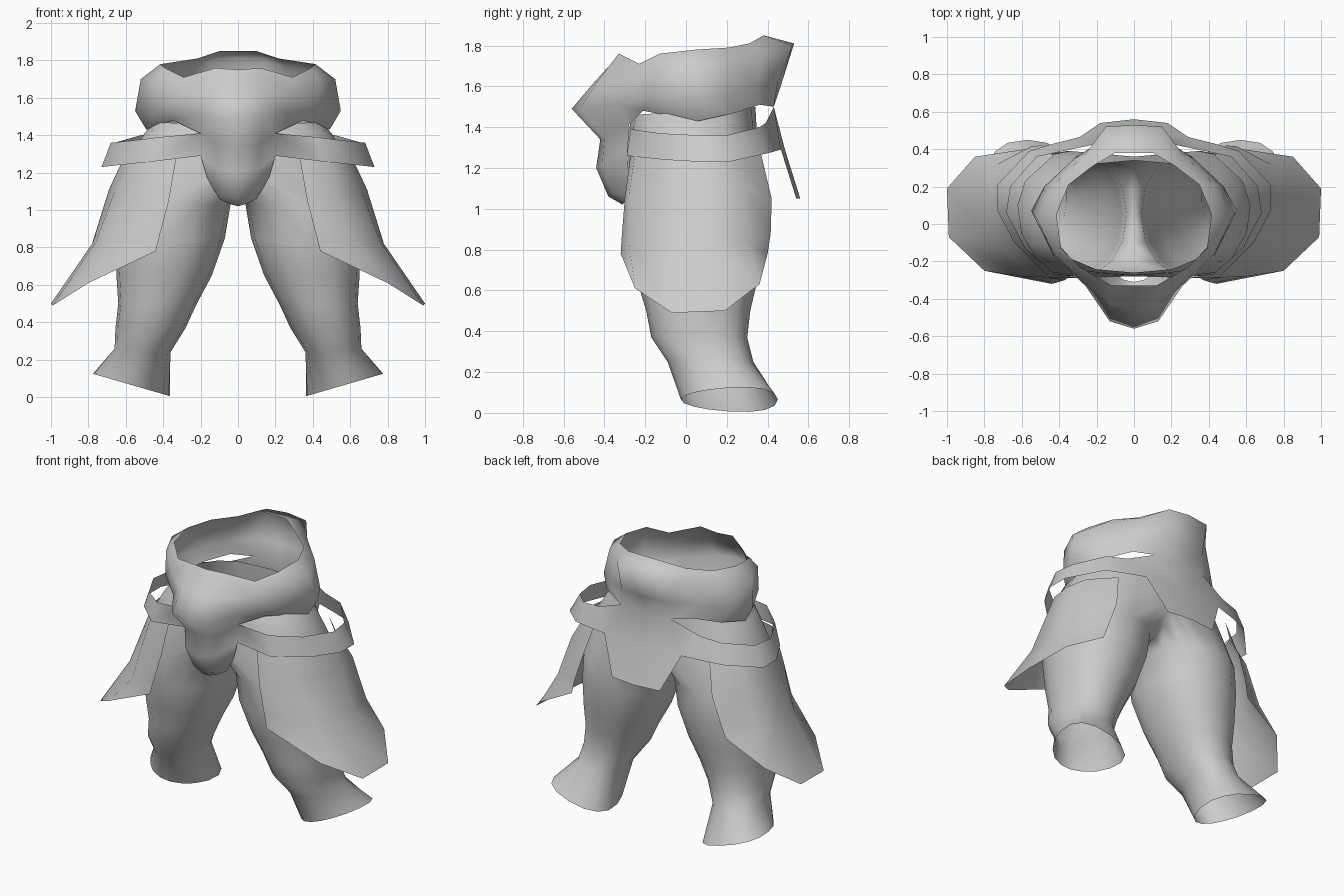
import bpy, bmesh, math

grey = bpy.data.materials.new("plain_grey")
grey.diffuse_color = (0.6, 0.6, 0.6, 1)


def build(name, grids, angle=60):
    """Skin grids of points (rows run top to bottom, columns front to back), then mirror."""
    bm = bmesh.new()
    for rows, ring in grids:
        vs = [[bm.verts.new(p) for p in row] for row in rows]
        n = len(rows[0])
        for a, b in zip(vs, vs[1:]):
            for i in range(n if ring else n - 1):
                j = (i + 1) % n
                bm.faces.new((a[i], b[i], b[j], a[j]))
    bmesh.ops.remove_doubles(bm, verts=bm.verts, dist=0.001)
    bmesh.ops.dissolve_degenerate(bm, edges=bm.edges, dist=0.0005)
    mesh = bpy.data.meshes.new(name)
    bm.to_mesh(mesh)
    bm.free()
    mesh.materials.append(grey)
    ob = bpy.data.objects.new(name, mesh)
    bpy.context.collection.objects.link(ob)
    bpy.context.view_layer.objects.active = ob
    ob.select_set(True)
    bpy.ops.object.shade_smooth_by_angle(angle=math.radians(angle))
    ob.select_set(False)
    mod = ob.modifiers.new("mirror", "MIRROR")
    mod.use_clip = True


def spow(v, e):
    return math.copysign(abs(v) ** e, v) if abs(v) > 1e-6 else 0.0


# waistband: rim, shoulder, bulge, lower edge
waist = [
    [(0, -.33, 1.75), (.12, -.33, 1.76), (.29, -.23, 1.71), (.39, -.13, 1.76), (.415, .05, 1.78),
     (.35, .21, 1.79), (.22, .31, 1.81), (.10, .38, 1.85), (0, .38, 1.85)],
    [(0, -.45, 1.62), (.13, -.43, 1.63), (.29, -.29, 1.62), (.43, -.16, 1.70), (.52, .03, 1.70),
     (.43, .21, 1.73), (.26, .375, 1.76), (.15, .52, 1.80), (0, .53, 1.81)],
    [(0, -.56, 1.49), (.13, -.52, 1.49), (.26, -.33, 1.51), (.43, -.17, 1.54), (.55, .07, 1.53),
     (.48, .20, 1.55), (.32, .35, 1.60), (.17, .45, 1.62), (0, .47, 1.62)],
    [(0, -.42, 1.34), (.12, -.40, 1.35), (.20, -.28, 1.41), (.35, -.21, 1.48), (.49, .06, 1.43),
     (.43, .24, 1.47), (.31, .36, 1.51), (.19, .43, 1.50), (0, .43, 1.50)],
]
# front guard hanging from the waistband
guard = [
    waist[3][:3],
    [(0, -.44, 1.20), (.11, -.41, 1.22), (.20, -.29, 1.29)],
    [(0, -.38, 1.06), (.08, -.36, 1.08), (.165, -.28, 1.17)],
    [(0, -.31, 1.02), (.05, -.30, 1.035), (.10, -.27, 1.06)],
]
# hip belt wrapping round the side into the back flap
belt = [
    [(.20, -.28, 1.41), (.42, -.27, 1.39), (.58, -.13, 1.37), (.68, .06, 1.36),
     (.66, .20, 1.36), (.52, .36, 1.40), (.38, .39, 1.42), (.19, .43, 1.50), (0, .43, 1.50)],
    [(.20, -.29, 1.29), (.45, -.29, 1.26), (.64, -.10, 1.24), (.73, .07, 1.23),
     (.73, .21, 1.23), (.56, .39, 1.27), (.43, .43, 1.28), (.29, .465, 1.29), (0, .485, 1.29)],
]
flap = [belt[1][7:], [(.18, .54, 1.05), (0, .56, 1.05)]]
build("waistband_guard_belt_and_flap",
      [(waist, False), (guard, False), (belt, False), (flap, False)], angle=150)

# flared plate over the outer thigh
plate = [
    [(.33, -.27, 1.28), (.48, -.25, 1.27), (.60, -.05, 1.26), (.62, .10, 1.26),
     (.58, .23, 1.27), (.43, .365, 1.28)],
    [(.37, -.30, 1.05), (.53, -.28, 1.07), (.66, -.06, 1.10), (.69, .12, 1.11),
     (.66, .29, 1.10), (.49, .42, 1.05)],
    [(.42, -.315, .86), (.60, -.28, .83), (.76, -.08, .83), (.78, .13, .82),
     (.75, .31, .83), (.55, .415, .88)],
    [(.44, -.32, .78), (.80, -.25, .61), (.99, -.07, .49), (1.0, .19, .50),
     (.85, .36, .63), (.58, .40, .78)],
]
build("thigh_plate", [(plate, False)], angle=75)

# leg: pelvis wall, crotch seam, then rings down to the open ankle
N = 16
angs = [-math.pi / 2 + 2 * math.pi * i / N for i in range(N)]
seam, wall, lip = [], [], []
for i, a in enumerate(angs):
    c, s = spow(math.cos(a), .8), spow(math.sin(a), .8)
    if i <= N // 2:
        seam.append((.59 * c, .04 + .32 * s, 1.27))
        wall.append((.50 * c, .035 + .31 * s, 1.41))
        lip.append((.44 * c, .04 + .30 * s, 1.48 + .02 * s))
    else:
        seam.append((0, .04 + .32 * s, 1.07 + .20 * s ** 4))
# z, inner x, outer x, front y, back y, outward tilt, narrowing to the front
sections = [
    (1.03, .04, .64, -.29, .39, 0, 0), (.85, .07, .65, -.29, .39, 0, 0),
    (.65, .14, .65, -.24, .35, 0, 0), (.50, .22, .64, -.195, .315, 0, 0),
    (.37, .28, .655, -.17, .30, 0, 0), (.25, .36, .66, -.09, .33, .06, .1),
    (.065, .37, .77, -.025, .45, .29, .27),
]
legs = [seam]
for z, x0, x1, y0, y1, tilt, taper in sections:
    ring = []
    for a in angs:
        dx = spow(math.cos(a), .9) * (x1 - x0) / 2 * (1 + taper * math.sin(a))
        dy = spow(math.sin(a), .9) * (y1 - y0) / 2
        ring.append(((x0 + x1) / 2 + dx, (y0 + y1) / 2 + dy, z + tilt * dx))
    legs.append(ring)
build("legs_and_pelvis", [(legs, True), ([lip, wall, seam[:N // 2 + 1]], False)], angle=100)
